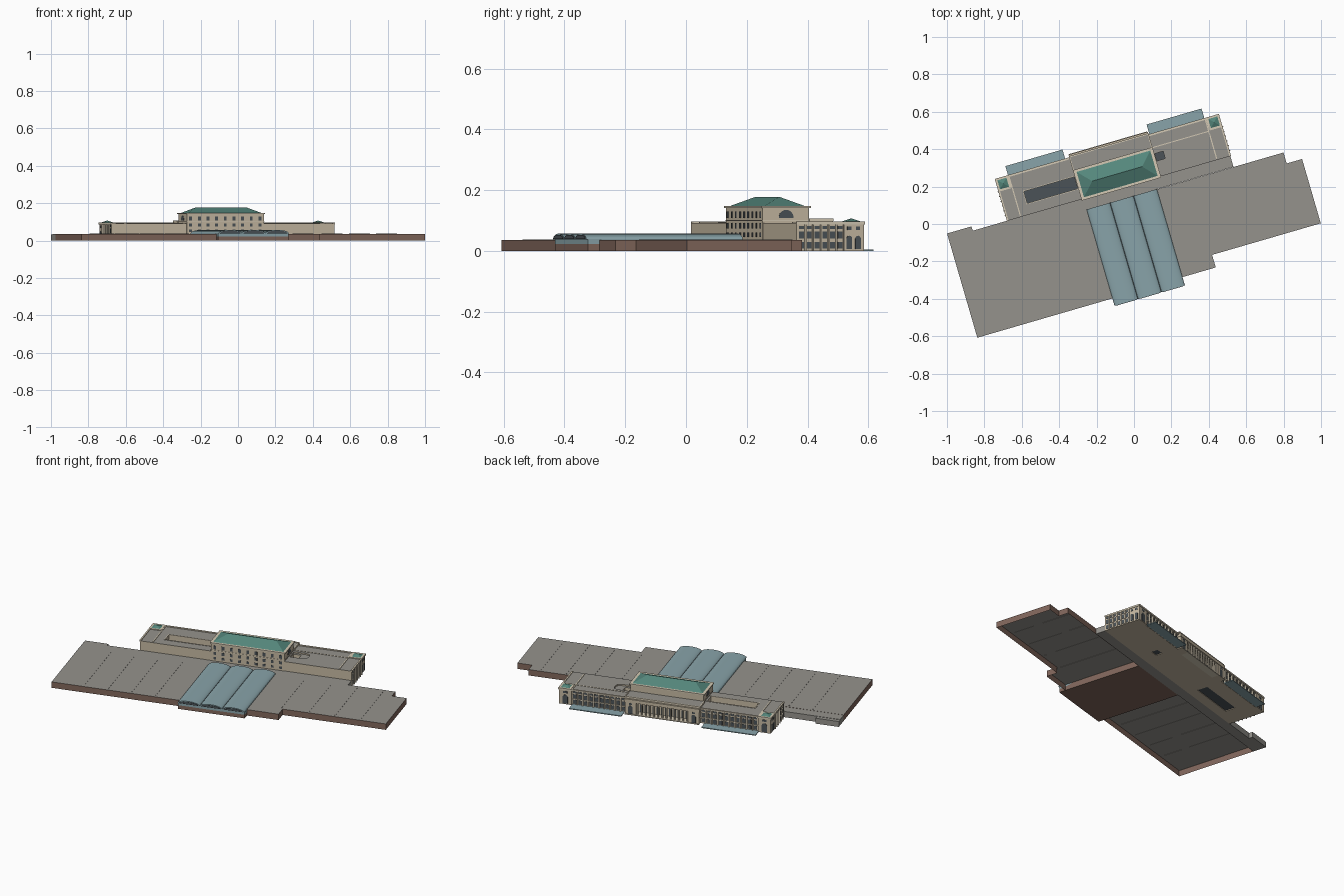
import bpy, bmesh, math

if "Cube" in bpy.data.objects:
    bpy.data.objects.remove(bpy.data.objects["Cube"])

ANGLE = math.radians(16.2)   # the whole plan is turned; parts are built in straight local axes


def mat(name, r, g, b):
    m = bpy.data.materials.new(name)
    m.diffuse_color = (r, g, b, 1)
    m.use_nodes = True
    m.node_tree.nodes["Principled BSDF"].inputs["Base Color"].default_value = m.diffuse_color
    return m


STONE = mat("stone", .56, .48, .36)
TRIM = mat("trim", .66, .59, .46)
ROOF = mat("roof_grey", .30, .29, .265)
BRICK = mat("brown_wall", .22, .135, .105)
GLASS = mat("pale_glass", .25, .37, .40)
GREEN = mat("green_copper", .09, .24, .20)
DARK = mat("dark_window", .07, .085, .095)


def rect(a0, a1, b0, b1):
    return [(a0, b0), (a1, b0), (a1, b1), (a0, b1)]


def arch(c, w, b0, b1, n=8, rise=None):
    r = w / 2
    rise = rise or r
    return [(c - r, b0), (c + r, b0)] + [
        (c + r * math.cos(math.pi * i / n), b1 - rise + rise * math.sin(math.pi * i / n)) for i in range(n + 1)]


def finish(name, bm, m, top=None):
    bmesh.ops.remove_doubles(bm, verts=bm.verts, dist=1e-6)
    bmesh.ops.recalc_face_normals(bm, faces=bm.faces)
    me = bpy.data.meshes.new(name)
    bm.to_mesh(me)
    bm.free()
    ob = bpy.data.objects.new(name, me)
    bpy.context.collection.objects.link(ob)
    me.materials.append(m)
    if top:
        me.materials.append(top)
        paint_top(ob)
    return ob


def paint_top(ob):
    for p in ob.data.polygons:
        p.material_index = 1 if abs(p.normal.z) > .9 and p.center.z > .02 else 0


def extrude(name, items, m, top=None, closed=True):
    """items: (profile, axis, start, end)"""
    bm = bmesh.new()
    for pts, axis, a, b in items:
        put = {'z': lambda p, t: (p[0], p[1], t), 'v': lambda p, t: (p[0], t, p[1]),
               'u': lambda p, t: (t, p[0], p[1])}[axis]
        lo = [bm.verts.new(put(p, a)) for p in pts]
        hi = [bm.verts.new(put(p, b)) for p in pts]
        if closed:
            bm.faces.new(lo)
        bm.faces.new(hi)
        for i in range(len(pts)):
            j = (i + 1) % len(pts)
            bm.faces.new((lo[i], lo[j], hi[j], hi[i]))
    return finish(name, bm, m, top)


def box(u0, u1, v0, v1, z0, z1):
    return (rect(u0, u1, v0, v1), 'z', z0, z1)


def hip(name, u0, u1, v0, v1, z0, z1, inset):
    bm = bmesh.new()
    a, b, c, d = [bm.verts.new((x, y, z0)) for x, y in rect(u0, u1, v0, v1)]
    vm = (v0 + v1) / 2
    if inset >= (u1 - u0) / 2:
        e = f = bm.verts.new(((u0 + u1) / 2, vm, z1))
    else:
        e, f = bm.verts.new((u0 + inset, vm, z1)), bm.verts.new((u1 - inset, vm, z1))
    for face in ((a, b, f, e), (b, c, f), (c, d, e, f), (d, a, e), (a, d, c, b)):
        bm.faces.new(list(dict.fromkeys(face)))
    return finish(name, bm, GREEN)


# Train sheds: open below, flat roofs with seams
H = .036
extrude("left_shed", [(rect(-.974, -.222, -.35, .145), 'z', 0, H)], BRICK, ROOF, False)
extrude("right_shed", [([(.17, -.345), (.355, -.345), (.355, -.275), (.96, -.275), (.96, .083),
                         (.874, .083), (.874, .144), (.17, .144)], 'z', 0, H)], BRICK, ROOF, False)
extrude("shed_seams", [box(u - .002, u + .002, -.33, .13, H - .001, H + .001) for u in (-.788, -.648, -.51, -.37)]
        + [box(u - .002, u + .002, -.26, .13, H - .001, H + .001) for u in (.344, .505, .657, .808)], ROOF)

# Concourse strip between the sheds and the station house
extrude("concourse", [box(-.974, .596, .145, .206, 0, .035), box(-.974, -.838, .206, .23, 0, .033)], ROOF)

# Central hall with three glazed barrel vaults
extrude("hall_base", [box(-.222, .17, -.385, .145, 0, .022)], BRICK)
extrude("hall_glazing", [box(-.222, .17, -.385, .145, .022, .039)], GLASS)
W = .392 / 3
vaults = extrude("barrel_vaults", [(arch(-.222 + W * (i + .5), W, .037, .057, 14, .019), 'v', -.391, .145)
                                   for i in range(3)], GLASS)
extrude("vault_end_glass", [(arch(-.222 + W * (i + .5), W * .86, .039, .053, 12, .013), 'v', -.393, -.389)
                            for i in range(3)], DARK)
extrude("vault_gutters", [box(-.222 + W * i - .003, -.222 + W * i + .003, -.39, .145, .037, .0405)
                          for i in (1, 2)], DARK)

# Station house body with light courts cut out
T = .092
body = extrude("station_body", [([(-.645, .205), (.597, .205), (.597, .436), (.522, .436), (.522, .428),
                                  (.205, .428), (.205, .45), (.14, .45), (.14, .41), (-.165, .41), (-.165, .45),
                                  (-.23, .45), (-.23, .428), (-.57, .428), (-.57, .436), (-.645, .436)],
                                 'z', 0, T)], STONE)
round_end = [(.285, .275), (.303, .283), (.31, .298), (.31, .322), (.303, .337), (.285, .345)]
for shape, z in ((rect(-.517, -.237, .266, .331), -.1), ([(.21, .345), (.21, .275)] + round_end, .084),
                 (rect(.212, .258, .29, .33), -.1)):
    cutter = extrude("court_cutter", [(shape, 'z', z, .2)], STONE)
    cutter.hide_render = True
    mod = body.modifiers.new("court", 'BOOLEAN')
    mod.object, mod.operation, mod.solver = cutter, 'DIFFERENCE', 'EXACT'
    bpy.context.view_layer.objects.active = body
    bpy.ops.object.modifier_apply(modifier=mod.name)
    bpy.data.objects.remove(cutter)
body.data.materials.clear()
body.data.materials.append(STONE)
body.data.materials.append(ROOF)
paint_top(body)
extrude("court_floors", [box(-.517, -.237, .266, .331, .004, .012), box(.212, .258, .29, .33, .004, .012)], DARK)

# Parapets and roof dividers
P = .096
extrude("parapets", [box(-.648, -.639, .205, .439, .087, P), box(.591, .6, .205, .439, .087, P),
                     box(-.645, -.23, .428, .439, .087, P), box(.205, .597, .428, .439, .087, P),
                     box(-.574, -.568, .212, .43, T - .002, P - .001), box(.519, .525, .212, .43, T - .002, P - .001),
                     box(.205, .522, .362, .367, T - .002, P - .002),
                     box(-.522, -.517, .261, .336, T - .002, P - .002),
                     box(-.522, -.232, .331, .336, T - .002, P - .002),
                     box(-.522, -.232, .261, .266, T - .002, P - .002)], TRIM)

# Corner towers
for side, u0, u1 in (("left", -.645, -.577), ("right", .529, .597)):
    extrude(side + "_tower_cap", [box(u0 - .003, u1 + .003, .367, .439, .09, .097)], TRIM)
    hip(side + "_tower_roof", u0 + .009, u1 - .009, .378, .428, .097, .107, 1)

# Central block with hipped roof
extrude("central_block", [box(-.226, .203, .203, .362, .03, .143)], STONE)
extrude("central_cornice", [box(-.233, .209, .198, .367, .141, .147)], TRIM)
hip("central_roof", -.217, .193, .212, .353, .147, .178, .066)
bays = [-.205 + .0482 * i for i in range(9)]
extrude("central_windows", [box(u - .008, u + .008, .2015, .205, z0, z1)
                            for u in bays for z0, z1 in ((.046, .06), (.074, .091), (.108, .129))], DARK)
extrude("lunettes", [(arch(.284, .05, .108, .135, 12), 'u', a, b) for a, b in ((-.2275, -.22), (.2, .2045))], DARK)
extrude("block_bands", [box(-.2285, .2055, .201, .364, .098, .102)], TRIM)

# Portico: attic, entablature, columns, steps and back wall openings
extrude("portico_attic", [box(-.232, .207, .36, .443, .088, .103)], STONE, ROOF)
extrude("attic_rim", [box(-.234, .209, .438, .445, .099, .106), box(-.234, -.228, .362, .44, .099, .106),
                      box(.203, .209, .362, .44, .099, .106)], TRIM)
extrude("entablature", [box(-.233, .208, .405, .453, .074, .094)], STONE)
extrude("portico_step", [box(-.23, .205, .405, .456, 0, .005)], TRIM)
ring = [(math.cos(i * math.pi / 4) * .0052, math.sin(i * math.pi / 4) * .0052) for i in range(8)]
cols = [-.158 + .0243 * i for i in range(13)]
extrude("columns", [([(u + x, .442 + y) for x, y in ring], 'z', .005, .075) for u in cols], TRIM)
extrude("portico_doors", [(arch(u + .012, .015, .005, .055), 'v', .405, .412) for u in cols[:-1]], DARK)
extrude("pavilion_arches", [(arch(c, .026, .005, .055), 'v', .446, .4515) for c in (-.1975, .1725)]
        + [(rect(c - .009, c + .009, .06, .07), 'v', .446, .4515) for c in (-.1975, .1725)], DARK)

# Long facade: pilasters and three rows of windows on each wing
ROWS = ((.008, .03), (.04, .064), (.072, .082))
panes, piers = [], []
for u0, u1, n in ((-.57, -.23, 10), (.205, .522, 10)):
    step = (u1 - u0) / n
    for i in range(n):
        c = u0 + step * (i + .5)
        panes += [box(c - .0095, c + .0095, .425, .4295, a, b) for a, b in ROWS]
        if i:
            piers.append(box(c - step / 2 - .004, c - step / 2 + .004, .42, .437, 0, .087))
    piers += [box(u0, u1, .42, .434, .084, .088), box(u0, u1, .42, .433, .033, .037)]
for c in (-.6075, .5595):
    panes += [(arch(c, .03, .005, .058), 'v', .43, .4375), (rect(c - .012, c + .012, .068, .08), 'v', .43, .4375)]

# End facades: window bays plus twin tall arches on the tower
for a, b, pa, pb in ((-.6465, -.64, -.652, -.64), (.592, .5985, .592, .604)):
    for i in range(6):
        c = .222 + .0265 * i
        panes += [(rect(c - .008, c + .008, z0, z1), 'u', a, b) for z0, z1 in ROWS]
        piers.append((rect(c + .0105, c + .0155, 0, .087), 'u', pa, pb))
    for c in (.386, .416):
        panes += [(arch(c, .019, .006, .05), 'u', a, b), (rect(c - .007, c + .007, .068, .08), 'u', a, b)]
extrude("facade_windows", panes, DARK)
extrude("facade_pilasters", piers, TRIM)

# Low glazed pads in front of each wing
extrude("forecourt_pads", [box(-.574, -.256, .43, .489, 0, .005), box(.213, .519, .43, .492, 0, .005)], GLASS)

# Turn everything to the site angle, smooth the vaults
for ob in bpy.data.objects:
    ob.rotation_euler.z = ANGLE
    ob.select_set(ob == vaults)
bpy.context.view_layer.objects.active = vaults
bpy.ops.object.shade_smooth_by_angle(angle=math.radians(35))
